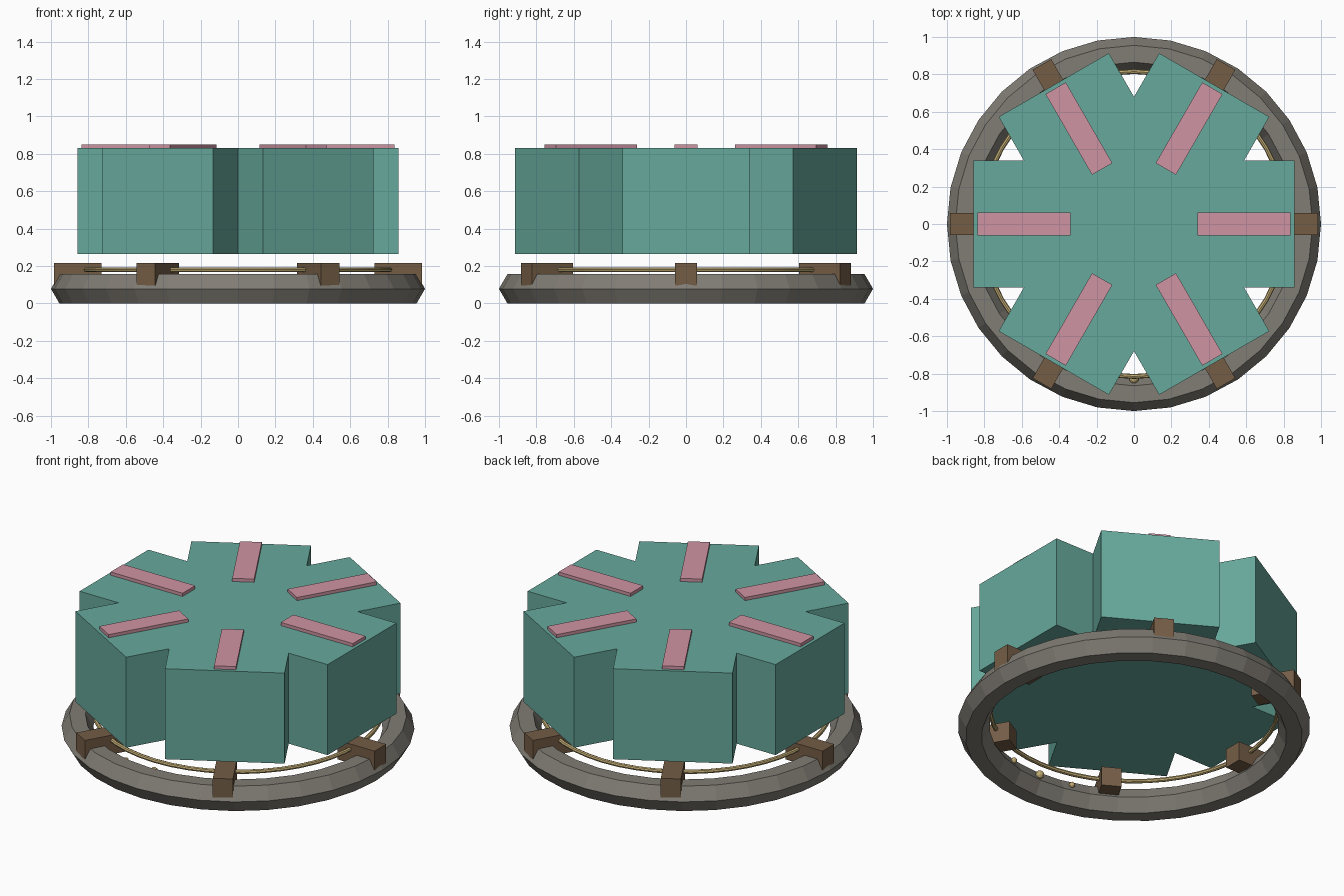
import bpy, bmesh, math
from mathutils import Matrix

if "Cube" in bpy.data.objects:
    bpy.data.objects.remove(bpy.data.objects["Cube"])


def material(name, rgb):
    m = bpy.data.materials.new(name)
    lin = [(c / 255 / 12.92) if c < 10 else ((c / 255 + 0.055) / 1.055) ** 2.4 for c in rgb]
    m.diffuse_color = (*lin, 1)
    m.use_nodes = True
    m.node_tree.nodes["Principled BSDF"].inputs["Base Color"].default_value = m.diffuse_color
    return m


TEAL = material("teal", (103, 169, 156))
PINK = material("pink", (207, 148, 163))
BROWN = material("brown", (116, 93, 70))
GREY = material("warm_grey", (129, 125, 117))
BRASS = material("brass", (196, 174, 118))


def finish(ob, name, mat):
    ob.name = name
    ob.data.name = name
    ob.data.materials.append(mat)
    return ob


def mesh_object(bm, name, mat):
    bmesh.ops.recalc_face_normals(bm, faces=bm.faces)
    me = bpy.data.meshes.new(name)
    bm.to_mesh(me)
    bm.free()
    ob = bpy.data.objects.new(name, me)
    bpy.context.collection.objects.link(ob)
    return finish(ob, name, mat)


def torus(name, mat, z, major, minor, segments, sides):
    bpy.ops.mesh.primitive_torus_add(location=(0, 0, z), major_radius=major, minor_radius=minor,
                                     major_segments=segments, minor_segments=sides)
    return finish(bpy.context.object, name, mat)


def radial_box(name, mat, angle, r0, r1, width, z0, z1):
    """Box running outward from r0 to r1, turned about the centre."""
    bm = bmesh.new()
    m = (Matrix.Rotation(angle, 4, 'Z')
         @ Matrix.Translation(((r0 + r1) / 2, 0, (z0 + z1) / 2))
         @ Matrix.Diagonal((r1 - r0, width, z1 - z0, 1)))
    bmesh.ops.create_cube(bm, size=1, matrix=m)
    return mesh_object(bm, name, mat)


# Base ring with a six-sided section, and the thin wire ring above it
torus("base_ring", GREY, 0.078, 0.91, 0.09, 32, 6)
wire = torus("wire_ring", BRASS, 0.18, 0.815, 0.013, 48, 8)
bpy.ops.object.shade_smooth_by_angle()

# Body: six square-ended arms with V notches between them
ARM, HALF = 0.858, 0.34
bm = bmesh.new()
outline = []
for i in range(6):
    a = i * math.pi / 3
    for x, y in ((ARM, -HALF), (ARM, HALF), (HALF * math.sqrt(3), HALF)):
        outline.append(bm.verts.new((x * math.cos(a) - y * math.sin(a),
                                     x * math.sin(a) + y * math.cos(a), 0.264)))
face = bm.faces.new(outline)
top = bmesh.ops.extrude_face_region(bm, geom=[face])["geom"]
bmesh.ops.translate(bm, vec=(0, 0, 0.566), verts=[v for v in top if isinstance(v, bmesh.types.BMVert)])
mesh_object(bm, "star_body", TEAL)

# Clamps on the ring and strips on the body, one pair per arm
for i in range(6):
    a = i * math.pi / 3
    radial_box(f"clamp_{i + 1}", BROWN, a, 0.73, 0.985, 0.115, 0.095, 0.215)
    radial_box(f"top_strip_{i + 1}", PINK, a, 0.34, 0.838, 0.125, 0.825, 0.85)

# Three small beads at the front, inside the ring
for i, (deg, r) in enumerate(((255, 0.018), (270, 0.025), (285, 0.018))):
    a = math.radians(deg)
    bpy.ops.mesh.primitive_uv_sphere_add(segments=10, ring_count=6, radius=r,
                                         location=(0.83 * math.cos(a), 0.83 * math.sin(a), 0.12))
    finish(bpy.context.object, f"bead_{i + 1}", BRASS)
